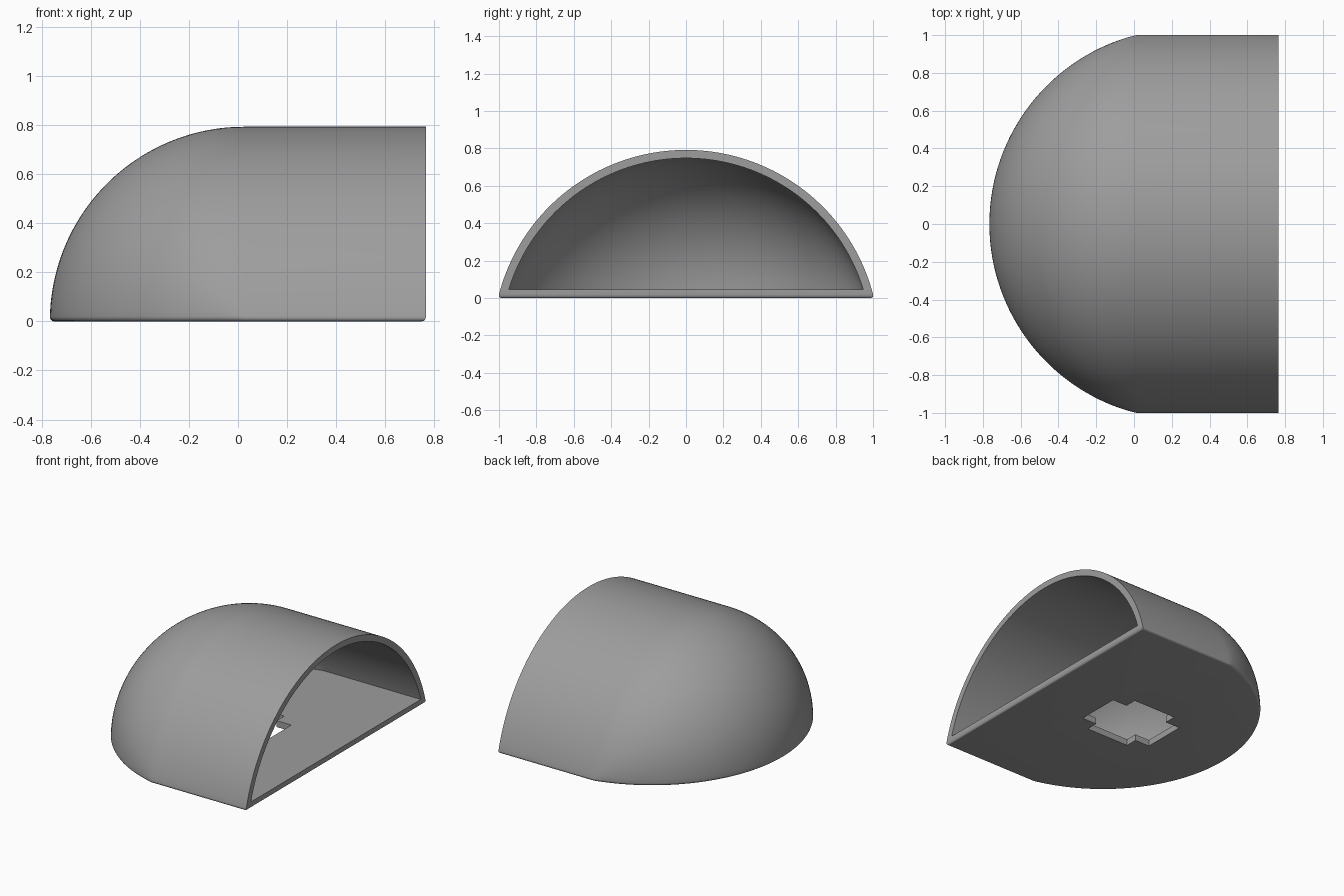
import bpy, bmesh, math

if "Cube" in bpy.data.objects:
    bpy.data.objects.remove(bpy.data.objects["Cube"])

H = 0.792                       # shell height
C = 1.0052                      # half width at the ground
R = (C * C + H * H) / (2 * H)   # radius of the arched section
ZC = H - R                      # centre height of the arch
AX = 0.026                      # where the straight part meets the dome
FRONT = 0.765                   # open end
WALL = 0.044
FILLET = 0.02

grey = bpy.data.materials.new("grey")
grey.diffuse_color = (0.34, 0.34, 0.34, 1)
grey.use_nodes = True
grey.node_tree.nodes["Principled BSDF"].inputs["Base Color"].default_value = grey.diffuse_color


def outline(rad, z, front, inset=0.0, n=72):
    """Plan outline at height z: curved dome side plus a straight open end."""
    w = math.sqrt(max(rad * rad - (z - ZC) ** 2, 0))
    pts = []
    for i in range(n + 1):
        y = w * math.sin(math.pi * (i / n - 0.5))
        r = ZC + math.sqrt(rad * rad - y * y)
        pts.append((AX - math.sqrt(max(r * r - z * z, 0)), y))
    pts += [(front, w), (front, -w)]
    return [(x * (1 - inset), y * (1 - inset), z) for x, y in pts]


def arched_solid(name, rad, floor, front, fillet=0.0, steps=48):
    """Stack outlines from the crown down to the floor, with a rounded foot."""
    a_end = math.acos((floor + fillet - ZC) / rad)
    rows = [outline(rad, ZC + rad * math.cos(a_end * i / steps), front)
            for i in range(steps + 1)]
    if fillet:
        for k in range(1, 7):
            q = math.pi / 2 * k / 6
            rows.append(outline(rad, floor + fillet * (1 - math.sin(q)), front,
                                fillet * (1 - math.cos(q))))
    bm = bmesh.new()
    rings = [[bm.verts.new(p) for p in row] for row in rows]
    m = len(rings[0])
    for top, low in zip(rings, rings[1:]):
        for i in range(m):
            j = (i + 1) % m
            bm.faces.new((top[i], top[j], low[j], low[i]))
    bm.faces.new(rings[-1])
    bmesh.ops.remove_doubles(bm, verts=bm.verts, dist=1e-5)
    bmesh.ops.recalc_face_normals(bm, faces=bm.faces)
    return add_object(name, bm)


def box(name, hx, hy):
    bm = bmesh.new()
    bmesh.ops.create_cube(bm, size=2)
    for v in bm.verts:
        v.co = (AX + v.co.x * hx, v.co.y * hy, 0.025 + v.co.z * 0.1)
    return add_object(name, bm)


def add_object(name, bm):
    me = bpy.data.meshes.new(name)
    bm.to_mesh(me)
    bm.free()
    me.materials.append(grey)
    ob = bpy.data.objects.new(name, me)
    bpy.context.collection.objects.link(ob)
    return ob


# Outer shell, hollow interior and cross-shaped floor opening
shell = arched_solid("domed_shell", R, 0.0, FRONT, FILLET)
cutters = [arched_solid("cavity_cutter", R - WALL, 0.045, 0.9),
           box("floor_slot_long", 0.283, 0.155),
           box("floor_slot_wide", 0.168, 0.24)]

bpy.context.view_layer.objects.active = shell
shell.select_set(True)
for cutter in cutters:
    mod = shell.modifiers.new(cutter.name, 'BOOLEAN')
    mod.operation = 'DIFFERENCE'
    mod.solver = 'EXACT'
    mod.object = cutter
    bpy.ops.object.modifier_apply(modifier=mod.name)
    bpy.data.objects.remove(cutter)

bpy.ops.object.shade_smooth_by_angle(angle=math.radians(30))
